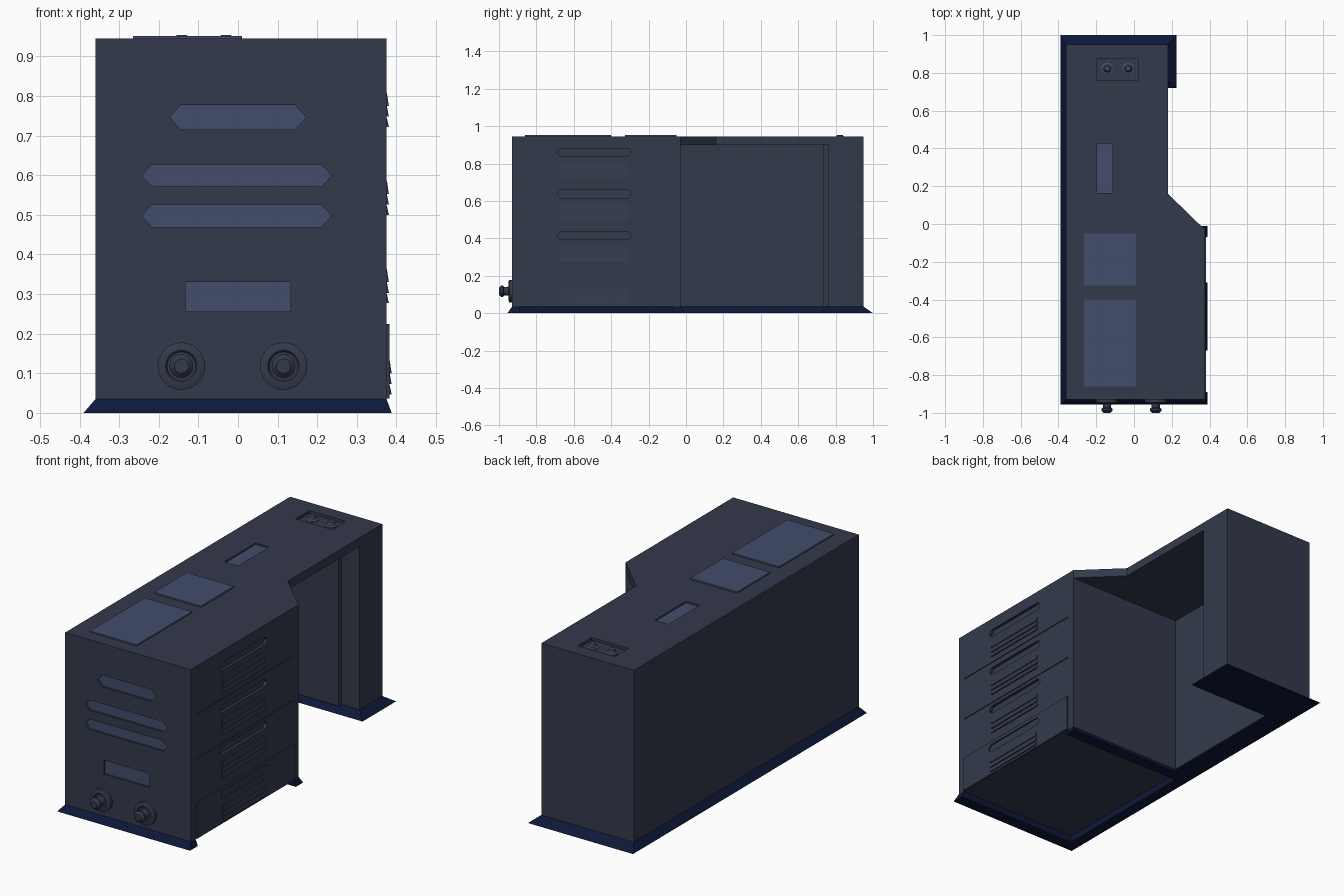
import bpy, bmesh, math
from mathutils import Matrix

if "Cube" in bpy.data.objects:
    bpy.data.objects.remove(bpy.data.objects["Cube"])


def material(name, rgb):
    m = bpy.data.materials.new(name)
    m.diffuse_color = (*rgb, 1)
    m.use_nodes = True
    m.node_tree.nodes["Principled BSDF"].inputs["Base Color"].default_value = m.diffuse_color
    return m


BODY = material("slate", (0.034, 0.042, 0.072))
PANEL = material("blue_panel", (0.055, 0.075, 0.145))
NAVY = material("navy", (0.004, 0.009, 0.04))
AXES = {'X': lambda u, v, w: (w, u, v),
        'Y': lambda u, v, w: (u, w, v),
        'Z': lambda u, v, w: (u, v, w)}


def add_prism(bm, pts, lo, hi, axis='Z', pts_hi=None):
    """Loft an outline from lo to hi along an axis."""
    at = AXES[axis]
    a = [bm.verts.new(at(u, v, lo)) for u, v in pts]
    b = [bm.verts.new(at(u, v, hi)) for u, v in (pts_hi or pts)]
    n = len(a)
    faces = [bm.faces.new(a), bm.faces.new(b)]
    faces += [bm.faces.new((a[i], a[(i + 1) % n], b[(i + 1) % n], b[i])) for i in range(n)]
    bmesh.ops.recalc_face_normals(bm, faces=faces)


def finish(bm, name, mat=BODY):
    me = bpy.data.meshes.new(name)
    bm.to_mesh(me)
    bm.free()
    ob = bpy.data.objects.new(name, me)
    bpy.context.collection.objects.link(ob)
    me.materials.append(mat)
    return ob


def prism(name, pts, lo, hi, axis='Z', mat=BODY, pts_hi=None):
    bm = bmesh.new()
    add_prism(bm, pts, lo, hi, axis, pts_hi)
    return finish(bm, name, mat)


def rect(u0, u1, v0, v1):
    return [(u0, v0), (u1, v0), (u1, v1), (u0, v1)]


def lozenge(u0, u1, v0, v1):
    m, t = (v0 + v1) / 2, (v1 - v0) * 0.45
    return [(u0, m), (u0 + t, v0), (u1 - t, v0), (u1, m), (u1 - t, v1), (u0 + t, v1)]


def cut(target, bm, name):
    cutter = finish(bm, name)
    cutter.hide_render = True
    cutter.hide_viewport = True
    cutter.display_type = 'WIRE'
    mod = target.modifiers.new(name, 'BOOLEAN')
    mod.operation, mod.solver, mod.use_self = 'DIFFERENCE', 'EXACT', True
    mod.object = cutter


def lathe(name, profile, loc, rot, mat=BODY, steps=24):
    bm = bmesh.new()
    vs = [bm.verts.new((r, 0, z)) for r, z in profile]
    es = [bm.edges.new(p) for p in zip(vs, vs[1:])]
    bmesh.ops.spin(bm, geom=vs + es, cent=(0, 0, 0), axis=(0, 0, 1),
                   angle=math.tau, steps=steps)
    bmesh.ops.remove_doubles(bm, verts=bm.verts, dist=1e-5)
    bmesh.ops.recalc_face_normals(bm, faces=bm.faces)
    bm.transform(Matrix.Translation(loc) @ Matrix.Rotation(rot, 4, 'X'))
    ob = finish(bm, name, mat)
    bpy.context.view_layer.objects.active = ob
    ob.select_set(True)
    bpy.ops.object.shade_smooth_by_angle(angle=math.radians(35))
    ob.select_set(False)


# Cabinet shell: full-height outline with the knee space cut away below the top
outline = [(-.36, -.93), (.375, -.93), (.375, -.03), (.18, .16), (.18, .95), (-.36, .95)]
body = prism("cabinet", outline, .035, .945)
bm = bmesh.new()
add_prism(bm, rect(-.30, 1, -.03, .76), -.5, .90)
cut(body, bm, "knee_space_cutter")
prism("column_front_panel", rect(-.30, .075, .735, .765), .035, .90)

# All shallow recesses and drawer seams share one cutter
bm = bmesh.new()
front = [("front_slot_top", lozenge(-.172, .172, .716, .777)),
         ("front_slot_middle", lozenge(-.243, .236, .572, .626)),
         ("front_slot_lower", lozenge(-.243, .236, .470, .525)),
         ("front_display", rect(-.133, .133, .256, .33))]
for name, pts in front:
    add_prism(bm, pts, -1, -.915, 'Y')
    prism(name, pts, -.920, -.914, 'Y', PANEL)
top_slot, top_tray = rect(-.195, -.115, .165, .425), rect(-.195, .02, .76, .875)
for pts in (top_slot, top_tray):
    add_prism(bm, pts, .93, 1)
drawer_z = [.86, .638, .415, .185]
grips = [lozenge(-.69, -.29, z - .021, z + .021) for z in drawer_z]
for g in grips[:3]:
    add_prism(bm, g, .36, .5, 'X')
for z in (.69, .455):
    add_prism(bm, rect(-.89, -.07, z - .002, z + .002), .368, .5, 'X')
cut(body, bm, "recess_cutter")

# Bottom drawer stands slightly proud of the side
drawer = prism("bottom_drawer", rect(-.89, -.07, .036, .225), .37, .382, 'X')
bm = bmesh.new()
add_prism(bm, grips[3], .374, .5, 'X')
cut(drawer, bm, "drawer_grip_cutter")

# Louvre slats below each grip: wedge cross-sections run along y
bm = bmesh.new()
for i, z in enumerate(drawer_z):
    x = .382 if i == 3 else .375
    for top, bottom in ((.052, .085), (.085, .112), (.115, .138)):
        wedge = [(x - .004, z - top), (x + .001, z - top),
                 (x + .006, z - bottom), (x - .004, z - bottom)]
        add_prism(bm, wedge, -.67, -.31, 'Y')
finish(bm, "drawer_louvres")

# Flared navy skirt following the C-shaped footprint
foot = [(-.39, -.955), (.388, -.955), (.388, -.01), (-.27, -.01),
        (-.27, .72), (.225, .72), (.225, 1.0), (-.39, 1.0)]
ring = [(-.36, -.93), (.375, -.93), (.375, -.03), (-.30, -.03),
        (-.30, .76), (.18, .76), (.18, .95), (-.36, .95)]
skirt = prism("base_skirt", foot, 0, .035, 'Z', NAVY, ring)
bm = bmesh.new()
add_prism(bm, rect(-.33, .6, -.89, -.07), -.5, .5)
cut(skirt, bm, "skirt_cutter")

# Raised and recessed panels on the top
prism("top_panel_large", rect(-.265, .01, -.86, -.40), .94, .952, 'Z', PANEL)
prism("top_panel_small", rect(-.265, .01, -.325, -.05), .94, .952, 'Z', PANEL)
prism("top_slot_inlay", top_slot, .925, .937, 'Z', PANEL)

# Knobs on the front and in the top tray
knob = [(0, 0), (.06, 0), (.06, .015), (.048, .02), (.04, .02), (.036, .014), (.026, .014),
        (.022, .03), (.022, .042), (.03, .048), (.03, .058), (.018, .07), (0, .07)]
for side, x in (("left", -.143), ("right", .115)):
    lathe("front_knob_" + side, knob, (x, -.93, .118), math.pi / 2)
button = [(0, 0), (.031, 0), (.031, .006), (.02, .01), (.017, .022), (.012, .026), (0, .026)]
for side, x in (("left", -.142), ("right", -.03)):
    lathe("top_button_" + side, button, (x, .823, .928), 0, PANEL, 16)
